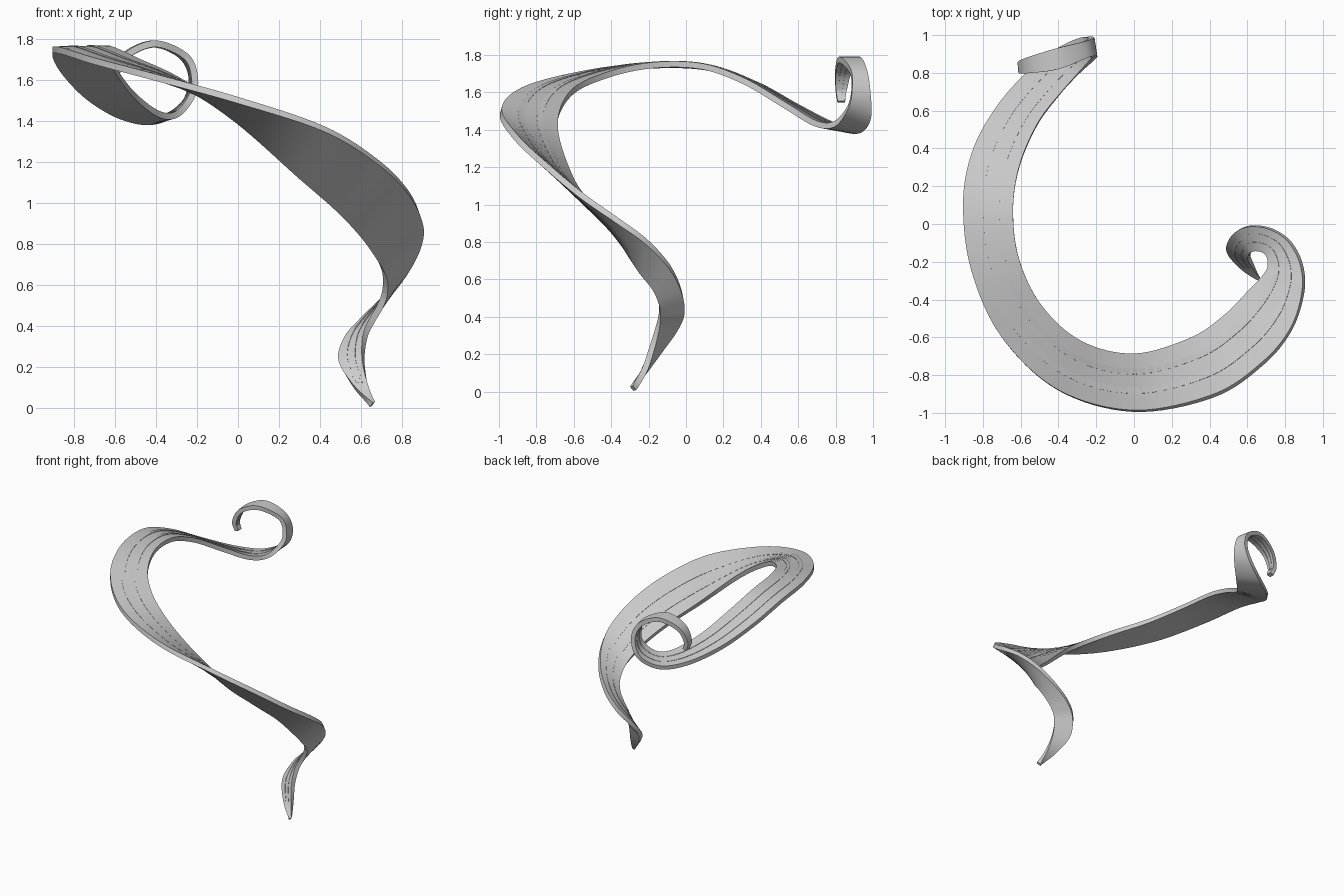
import bpy, bmesh
from mathutils import Vector

if "Cube" in bpy.data.objects:
    bpy.data.objects.remove(bpy.data.objects["Cube"])

# Matching stations along the two long edges, from the lower tip to the upper curl
OUTER = [(.65,-.29,.015),(.56,-.22,.11),(.495,-.13,.23),(.53,-.05,.34),(.61,-.012,.43),
         (.72,-.025,.54),(.82,-.09,.67),(.885,-.21,.80),(.895,-.36,.91),(.83,-.56,1.05),
         (.68,-.74,1.2),(.42,-.91,1.36),(0,-.99,1.5),(-.4,-.88,1.61),(-.7,-.6,1.69),
         (-.86,-.25,1.74),(-.905,.1,1.735),(-.86,.37,1.645),(-.74,.6,1.52),(-.58,.79,1.425),
         (-.42,.92,1.395),(-.28,.985,1.46),(-.225,.985,1.59),(-.27,.965,1.71),
         (-.41,.93,1.775),(-.55,.885,1.72),(-.6,.86,1.62),(-.58,.85,1.55)]
INNER = [(.66,-.275,.02),(.63,-.22,.12),(.61,-.18,.24),(.62,-.15,.35),(.65,-.14,.42),
         (.69,-.15,.49),(.715,-.18,.56),(.715,-.24,.64),(.68,-.29,.72),(.6,-.37,.84),
         (.48,-.49,.97),(.3,-.61,1.13),(0,-.69,1.4),(-.28,-.62,1.59),(-.49,-.43,1.69),
         (-.61,-.18,1.745),(-.64,.08,1.74),(-.605,.31,1.66),(-.51,.53,1.53),(-.39,.69,1.435),
         (-.3,.79,1.43),(-.23,.86,1.51),(-.21,.885,1.6),(-.25,.88,1.71),
         (-.4,.82,1.775),(-.54,.8,1.72),(-.595,.8,1.62),(-.58,.81,1.55)]
HALF = .016
STEPS = 8


def smooth_path(points):
    """Catmull-Rom spline through the points."""
    p = [Vector(q) for q in points]
    p = [2 * p[0] - p[1]] + p + [2 * p[-1] - p[-2]]
    out = []
    for i in range(1, len(p) - 2):
        a, b, c, d = p[i - 1:i + 3]
        for s in range(STEPS):
            t = s / STEPS
            out.append(.5 * (2*b + (c - a)*t + (2*a - 5*b + 4*c - d)*t*t
                             + (3*b - a - 3*c + d)*t**3))
    out.append(p[-2])
    return out


outer, inner = smooth_path(OUTER), smooth_path(INNER)
count = len(outer)
mid = [(a + b) / 2 for a, b in zip(outer, inner)]
normals = []
for i in range(count):
    tangent = mid[min(i + 1, count - 1)] - mid[max(i - 1, 0)]
    normals.append((inner[i] - outer[i]).cross(tangent).normalized())


def strip(name, f0, f1, low, high, start=0, end=count):
    """Closed band between width fractions f0..f1 and heights low..high."""
    bm = bmesh.new()
    rings = []
    for i in range(start, end):
        a, b, n = outer[i].lerp(inner[i], f0), outer[i].lerp(inner[i], f1), normals[i]
        rings.append([bm.verts.new(v) for v in
                      (a + n*high, b + n*high, b + n*low, a + n*low)])
    for r, s in zip(rings, rings[1:]):
        for k in range(4):
            m = (k + 1) % 4
            bm.faces.new((r[k], r[m], s[m], s[k]))
    bm.faces.new(rings[0])
    bm.faces.new(rings[-1][::-1])
    bmesh.ops.recalc_face_normals(bm, faces=bm.faces[:])
    mesh = bpy.data.meshes.new(name)
    bm.to_mesh(mesh)
    bm.free()
    ob = bpy.data.objects.new(name, mesh)
    bpy.context.collection.objects.link(ob)
    bpy.ops.object.select_all(action='DESELECT')
    ob.select_set(True)
    bpy.context.view_layer.objects.active = ob
    bpy.ops.object.shade_smooth_by_angle(angle=.6)
    return ob


# Main twisted ribbon
strip("ribbon", 0, 1, -HALF, HALF)

# Shallow lengthwise bands on the upper face
for name, f0, f1 in (("outer_band", .29, .40), ("inner_band", .63, .73)):
    strip(name, f0, f1, HALF - .008, HALF + .003, 8, count - 4)
